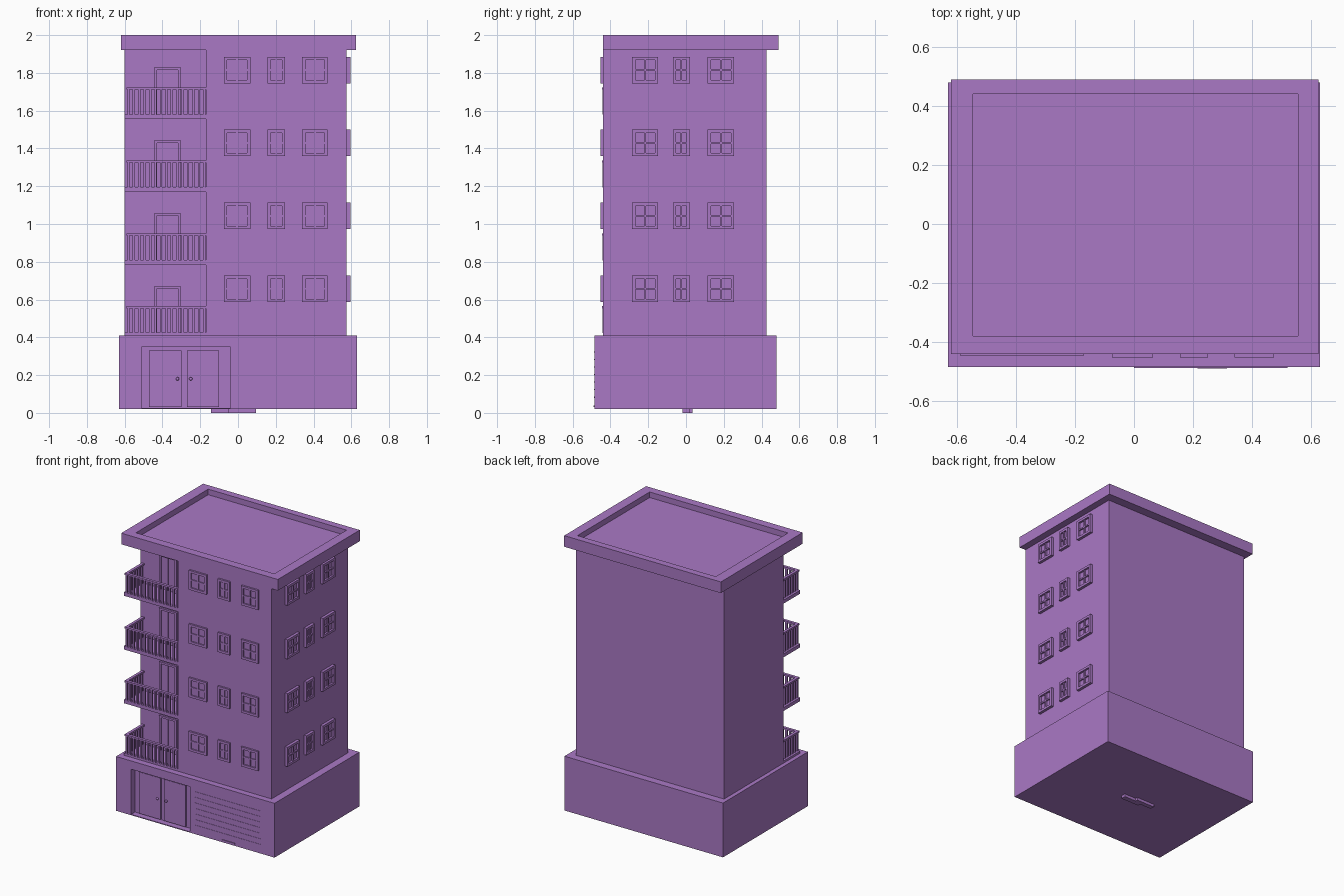
import bpy, bmesh, math
from mathutils import Matrix, Vector

if "Cube" in bpy.data.objects:
    bpy.data.objects.remove(bpy.data.objects["Cube"])

paint = bpy.data.materials.new("purple_paint")
paint.diffuse_color = (0.40, 0.19, 0.56, 1)
paint.use_nodes = True
paint.node_tree.nodes["Principled BSDF"].inputs["Base Color"].default_value = paint.diffuse_color


def boxes(name, parts):
    """One object from a list of (x0, x1, y0, y1, z0, z1) boxes."""
    bm = bmesh.new()
    for x0, x1, y0, y1, z0, z1 in parts:
        c = Matrix.Translation(((x0 + x1) / 2, (y0 + y1) / 2, (z0 + z1) / 2))
        s = Matrix.Diagonal((abs(x1 - x0), abs(y1 - y0), abs(z1 - z0), 1))
        bmesh.ops.create_cube(bm, size=1, matrix=c @ s)
    bmesh.ops.recalc_face_normals(bm, faces=bm.faces)
    me = bpy.data.meshes.new(name)
    bm.to_mesh(me)
    bm.free()
    me.materials.append(paint)
    ob = bpy.data.objects.new(name, me)
    bpy.context.collection.objects.link(ob)
    return ob


def carve(ob, part):
    """Cut a box out of an object and apply the cut."""
    cutter = boxes("cutter", [part])
    cutter.hide_render = True
    mod = ob.modifiers.new("cut", 'BOOLEAN')
    mod.operation = 'DIFFERENCE'
    mod.solver = 'EXACT'
    mod.object = cutter
    bpy.context.view_layer.objects.active = ob
    bpy.ops.object.modifier_apply(modifier=mod.name)
    bpy.data.objects.remove(cutter)


FRONT, SIDE, BACKWALL = -0.44, 0.575, -0.25
STEP = 0.386

# ground storey with entrance recess
base = boxes("ground_storey", [(-0.63, 0.63, -0.485, 0.48, 0.02, 0.41)])
carve(base, (-0.51, -0.04, -0.6, -0.44, 0.026, 0.35))

# tower with open front left corner for the balconies
tower = boxes("tower", [(-0.60, SIDE, FRONT, 0.425, 0.41, 1.93)])
carve(tower, (-0.8, -0.17, -0.6, BACKWALL, 0.3, 2.1))

# flat roof with sunken deck
roof = boxes("roof_parapet", [(-0.62, 0.625, FRONT, 0.49, 1.92, 2.0)])
carve(roof, (-0.545, 0.555, -0.38, 0.44, 1.96, 2.1))

# entrance double door
boxes("entrance_doors", [(a, a + 0.17, -0.453, -0.43, 0.032, 0.33) for a in (-0.47, -0.27)])
for i, x in enumerate((-0.32, -0.25)):
    bpy.ops.mesh.primitive_uv_sphere_add(segments=12, ring_count=8, radius=0.009,
                                         location=(x, -0.46, 0.18))
    knob = bpy.context.object
    knob.name = f"door_knob_{i + 1}"
    knob.data.materials.append(paint)
    bpy.ops.object.shade_smooth()

# thin trim strips beside the entrance, small plate below
boxes("wall_strips", [(0.0, 0.52, -0.487, -0.48, z, z + 0.006)
                      for z in [0.08 + 0.04 * k for k in range(7)]])
boxes("wall_plate", [(0.215, 0.315, -0.49, -0.48, 0.03, 0.04)])

# stepped foot under the building
boxes("foot", [(-0.143, 0.0, 0.003, 0.035, 0, 0.03), (-0.05, 0.095, -0.018, 0.018, 0, 0.03)])


def window(name, u0, u1, z0, z1, side):
    depth = 0.02 if side else 0.013
    f, m = 0.017, 0.005
    uc, zc = (u0 + u1) / 2, (z0 + z1) / 2
    # frame, mullions, glass as (u0, u1, z0, z1, depth)
    rects = [(u0, u0 + f, z0, z1, depth), (u1 - f, u1, z0, z1, depth),
             (u0 + f, u1 - f, z0, z0 + f, depth), (u0 + f, u1 - f, z1 - f, z1, depth),
             (uc - m, uc + m, z0 + f, z1 - f, depth * 0.8),
             (u0 + f, u1 - f, zc - m, zc + m, depth * 0.8),
             (u0 + f, u1 - f, z0 + f, z1 - f, depth * 0.3)]
    if side:
        parts = [(SIDE - 0.005, SIDE + d, a, b, c, e) for a, b, c, e, d in rects]
    else:
        parts = [(a, b, FRONT - d, FRONT + 0.005, c, e) for a, b, c, e, d in rects]
    boxes(name, parts)


FRONT_WINDOWS = [(-0.075, 0.065), (0.155, 0.25), (0.34, 0.475)]
SIDE_WINDOWS = [(-0.285, -0.147), (-0.07, 0.02), (0.115, 0.255)]

for k in range(4):
    z = 0.41 + k * STEP - (0.012 if k else 0)   # slab underside
    top = z + 0.025 if k else z + 0.015          # balcony floor
    rail = 0.565 + k * STEP
    n = k + 1

    # windows
    for i, (a, b) in enumerate(FRONT_WINDOWS):
        window(f"front_window_{n}_{i + 1}", a, b, 0.587 + k * STEP, 0.727 + k * STEP, False)
    for i, (a, b) in enumerate(SIDE_WINDOWS):
        window(f"side_window_{n}_{i + 1}", a, b, 0.587 + k * STEP, 0.727 + k * STEP, True)

    # balcony floor
    boxes(f"balcony_floor_{n}", [(-0.60, -0.17, FRONT, BACKWALL + 0.005, z, top)])

    # balcony railing: handrails and square balusters
    parts = [(-0.59, -0.17, -0.446, -0.426, rail - 0.012, rail),
             (-0.59, -0.57, -0.426, BACKWALL, rail - 0.012, rail)]
    for j in range(15):
        x = -0.58 + j * 0.0287
        parts.append((x - 0.006, x + 0.006, -0.442, -0.430, top - 0.002, rail - 0.012))
    for j in range(1, 7):
        y = -0.436 + j * 0.029
        parts.append((-0.586, -0.574, y - 0.006, y + 0.006, top - 0.002, rail - 0.012))
    boxes(f"balcony_railing_{n}", parts)

    # balcony double door: frame and two leaves
    t = 0.672 + k * STEP
    b0, b1 = BACKWALL + 0.005, BACKWALL - 0.014
    boxes(f"balcony_door_{n}", [
        (-0.442, -0.428, b1, b0, top, t), (-0.318, -0.304, b1, b0, top, t),
        (-0.428, -0.318, b1, b0, t - 0.014, t),
        (-0.428, -0.376, BACKWALL - 0.006, b0, top, t - 0.014),
        (-0.370, -0.318, BACKWALL - 0.006, b0, top, t - 0.014)])
